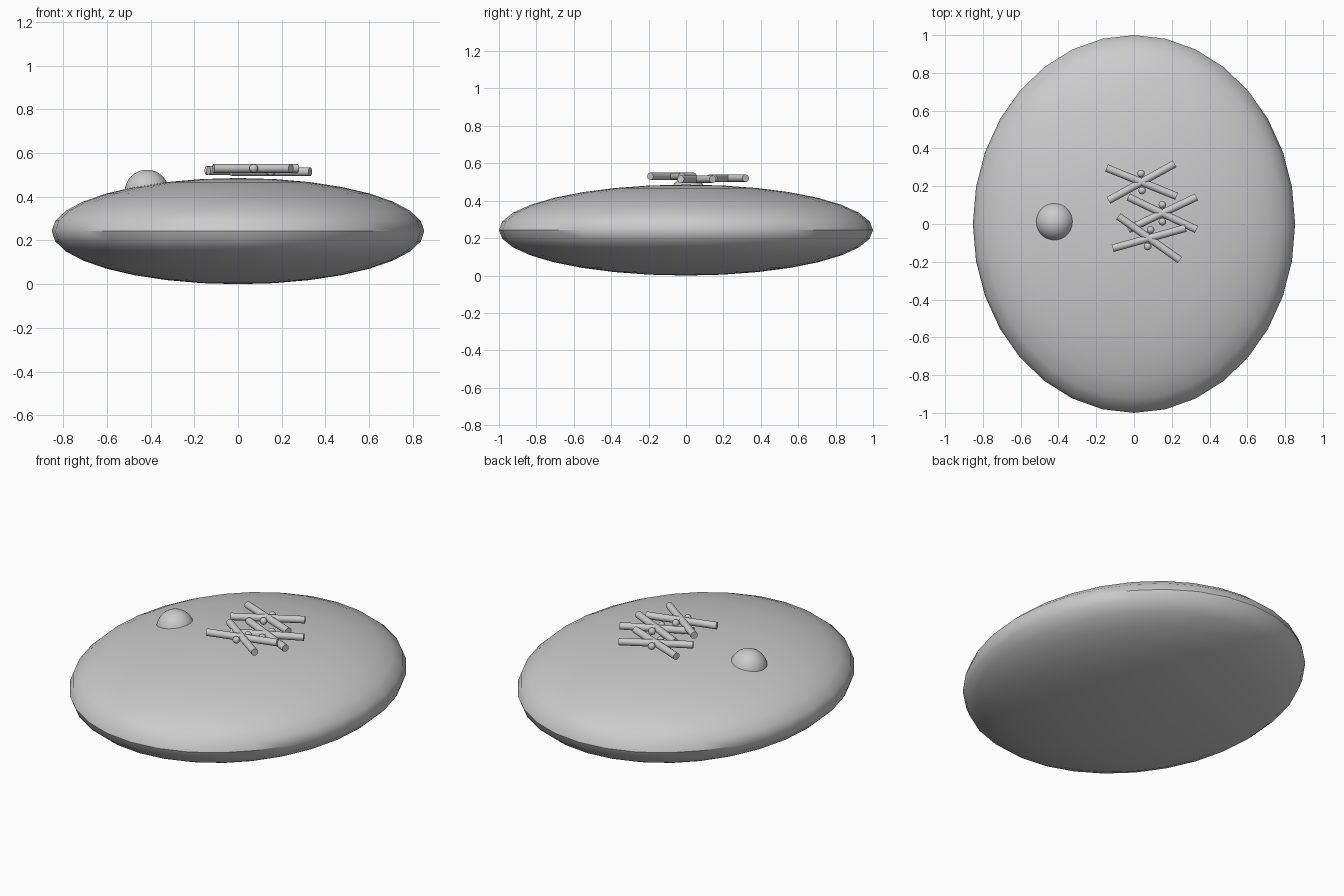
import bpy
import math

if "Cube" in bpy.data.objects:
    bpy.data.objects.remove(bpy.data.objects["Cube"])

grey = bpy.data.materials.new("soft_grey")
grey.diffuse_color = (0.6, 0.6, 0.6, 1)
grey.use_nodes = True
grey.node_tree.nodes["Principled BSDF"].inputs["Base Color"].default_value = grey.diffuse_color


def finish(name, smooth_angle=40):
    ob = bpy.context.object
    ob.name = name
    ob.data.materials.append(grey)
    bpy.ops.object.transform_apply(location=False, rotation=True, scale=True)
    bpy.ops.object.shade_smooth_by_angle(angle=math.radians(smooth_angle))
    return ob


def ball(name, loc, radii, segments, rings):
    bpy.ops.mesh.primitive_uv_sphere_add(segments=segments, ring_count=rings, location=loc)
    bpy.context.object.scale = radii
    return finish(name)


def rod(name, loc, angle):
    bpy.ops.mesh.primitive_cylinder_add(vertices=16, radius=0.02, depth=0.4, location=loc,
                                        rotation=(0, math.pi / 2, angle))
    return finish(name)


# flattened cell body and the half-sunk round body on top
ball("cell_body", (0, 0, 0.243), (0.853, 1.0, 0.243), 32, 16)
ball("small_round_body", (-0.417, 0.012, 0.422), (0.102, 0.102, 0.102), 32, 16)

# three X-shaped chromosomes: centre and turn in degrees
chromosomes = [
    ((0.04, 0.222, 0.52), 3.5),
    ((0.15, 0.057, 0.515), 0),
    ((0.08, -0.075, 0.53), -10),
]
for i, (c, turn) in enumerate(chromosomes, 1):
    t = math.radians(turn)
    for side, sign in (("a", 1), ("b", -1)):
        # crossing arm
        rod(f"chromosome_{i}_arm_{side}", c, t + sign * math.radians(25.5))
        # small bead in the notch of the X
        d = 0.045 * sign
        ball(f"chromosome_{i}_bead_{side}",
             (c[0] - d * math.sin(t), c[1] + d * math.cos(t), c[2]), (0.02,) * 3, 16, 8)
